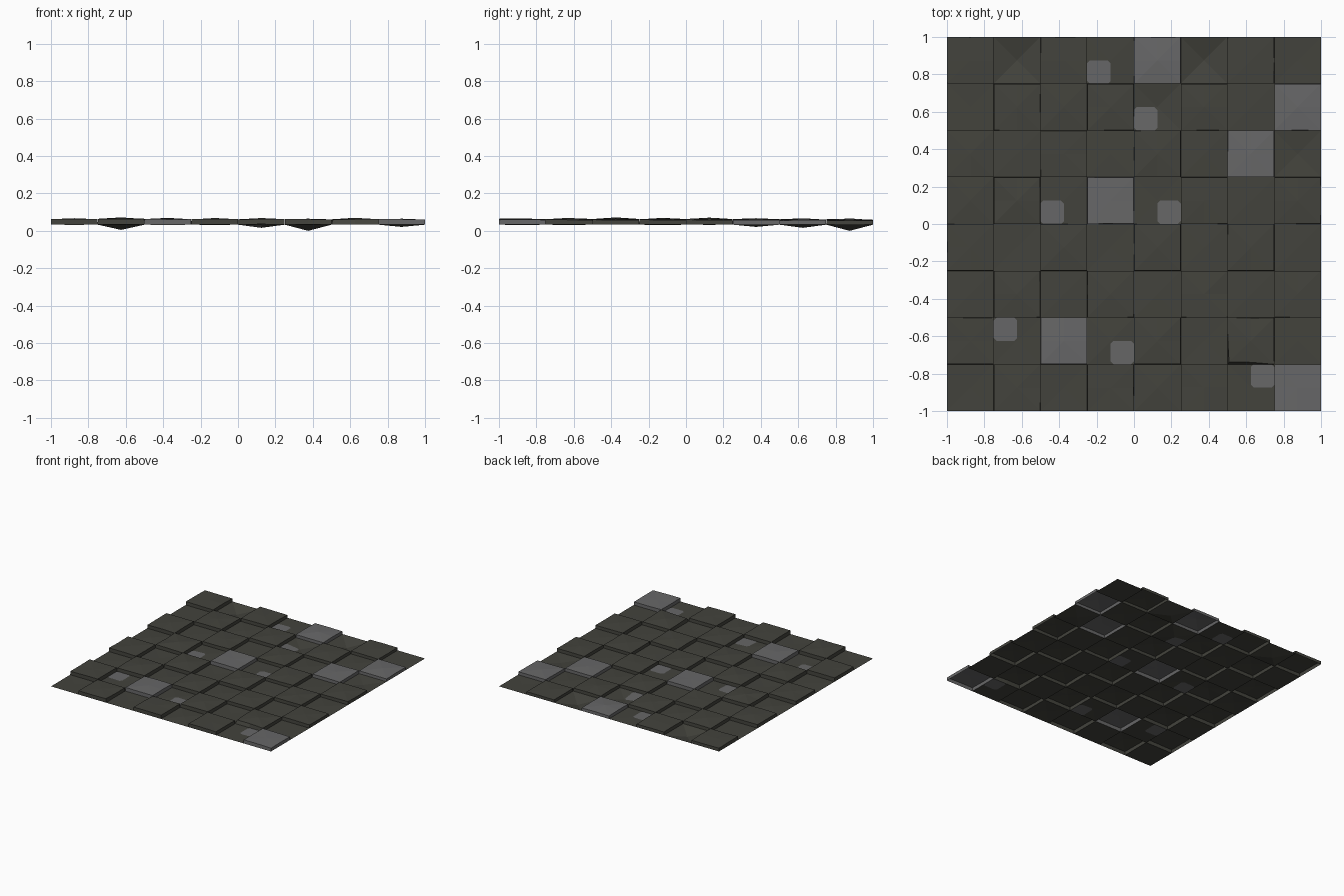
import bpy, bmesh, random
from mathutils import Vector

if "Cube" in bpy.data.objects:
    bpy.data.objects.remove(bpy.data.objects["Cube"])

random.seed(4)
N, S = 8, 0.25            # tiles per side, tile size
BASE, TOP = 0.033, 0.06   # height of low tiles and of raised rims


def material(name, rgb):
    m = bpy.data.materials.new(name)
    m.diffuse_color = (*rgb, 1)
    m.use_nodes = True
    m.node_tree.nodes["Principled BSDF"].inputs["Base Color"].default_value = m.diffuse_color
    return m


dark = material("dark olive stone", (0.056, 0.056, 0.046))
gray = material("light gray stone", (0.135, 0.135, 0.137))

# light raised tiles, light quarter patches on low tiles, sunken low tiles
GRAY_TILES = {(4, 7), (7, 6), (6, 5), (3, 4), (2, 1), (7, 0)}
PATCHES = {(3, 7): (0, 0), (4, 6): (0, 0), (2, 4): (0, 0), (4, 4): (1, 0),
           (1, 1): (0, 1), (3, 1): (1, 0), (6, 0): (1, 1)}
DIPS = {(5, 7): 0.0, (1, 7): 0.005, (4, 6): 0.016, (7, 5): 0.021}
RING = [(0, 0), (1, 0), (2, 0), (2, 1), (2, 2), (1, 2), (0, 2), (0, 1)]


def face(bm, pts, mat):
    f = bm.faces.new([bm.verts.new(p) for p in pts])
    f.material_index = mat


def rounded_patch(bm, q):
    # light patch with cut corners, dark corner triangles left over
    outline = []
    for k in range(4):
        p, prev, nxt = q[k], q[k - 1], q[(k + 1) % 4]
        a, b = p.lerp(prev, 0.12), p.lerp(nxt, 0.12)
        outline += [a, b]
        face(bm, [p, b, a], 0)
    face(bm, outline, 1)


def build_object(name, bm):
    bmesh.ops.remove_doubles(bm, verts=bm.verts, dist=0.0001)
    me = bpy.data.meshes.new(name)
    bm.to_mesh(me)
    bm.free()
    me.materials.append(dark)
    me.materials.append(gray)
    bpy.context.collection.objects.link(bpy.data.objects.new(name, me))


low, raised = bmesh.new(), bmesh.new()
for i in range(N):
    for j in range(N):
        x0, y0 = -1 + i * S, -1 + j * S
        is_raised = (i + j) % 2 == 1
        bm = raised if is_raised else low
        mat = 1 if (i, j) in GRAY_TILES else 0
        base = {(a, b): Vector((x0 + a * S / 2, y0 + b * S / 2, BASE))
                for a in range(3) for b in range(3)}
        grid = {k: v.copy() for k, v in base.items()}
        if is_raised:
            # slightly domed uneven top, a little lower toward +x and +y
            for (a, b), p in grid.items():
                p.z = TOP - 0.002 * (p.x + p.y) + random.uniform(-0.002, 0.002)
                if (a, b) == (1, 1):
                    p.z += random.uniform(0.002, 0.009)
                else:
                    p.x += (1 - a) * random.uniform(0, 0.002)
                    p.y += (1 - b) * random.uniform(0, 0.002)
            if (i, j) == (6, 1):
                grid[0, 0] += Vector((0.008, 0.012, 0))
                grid[1, 0].y += 0.009
            # side walls
            for k in range(8):
                a, b = RING[k], RING[(k + 1) % 8]
                face(bm, [base[a], base[b], grid[b], grid[a]], mat)
        else:
            grid[1, 1].z = DIPS.get((i, j), BASE + random.uniform(-0.003, 0.006))
        # tile surface in four quarters
        for a in range(2):
            for b in range(2):
                q = [grid[a, b], grid[a + 1, b], grid[a + 1, b + 1], grid[a, b + 1]]
                if PATCHES.get((i, j)) == (a, b):
                    rounded_patch(bm, q)
                else:
                    # split every quarter toward the tile centre
                    c = [(1, 1), (0, 1), (0, 0), (1, 0)]
                    k = next(n for n in range(4) if q[n] is grid[1, 1])
                    q = q[k:] + q[:k]
                    face(bm, [q[0], q[1], q[2]], mat)
                    face(bm, [q[0], q[2], q[3]], mat)

build_object("low_tiles", low)
build_object("raised_tiles", raised)
